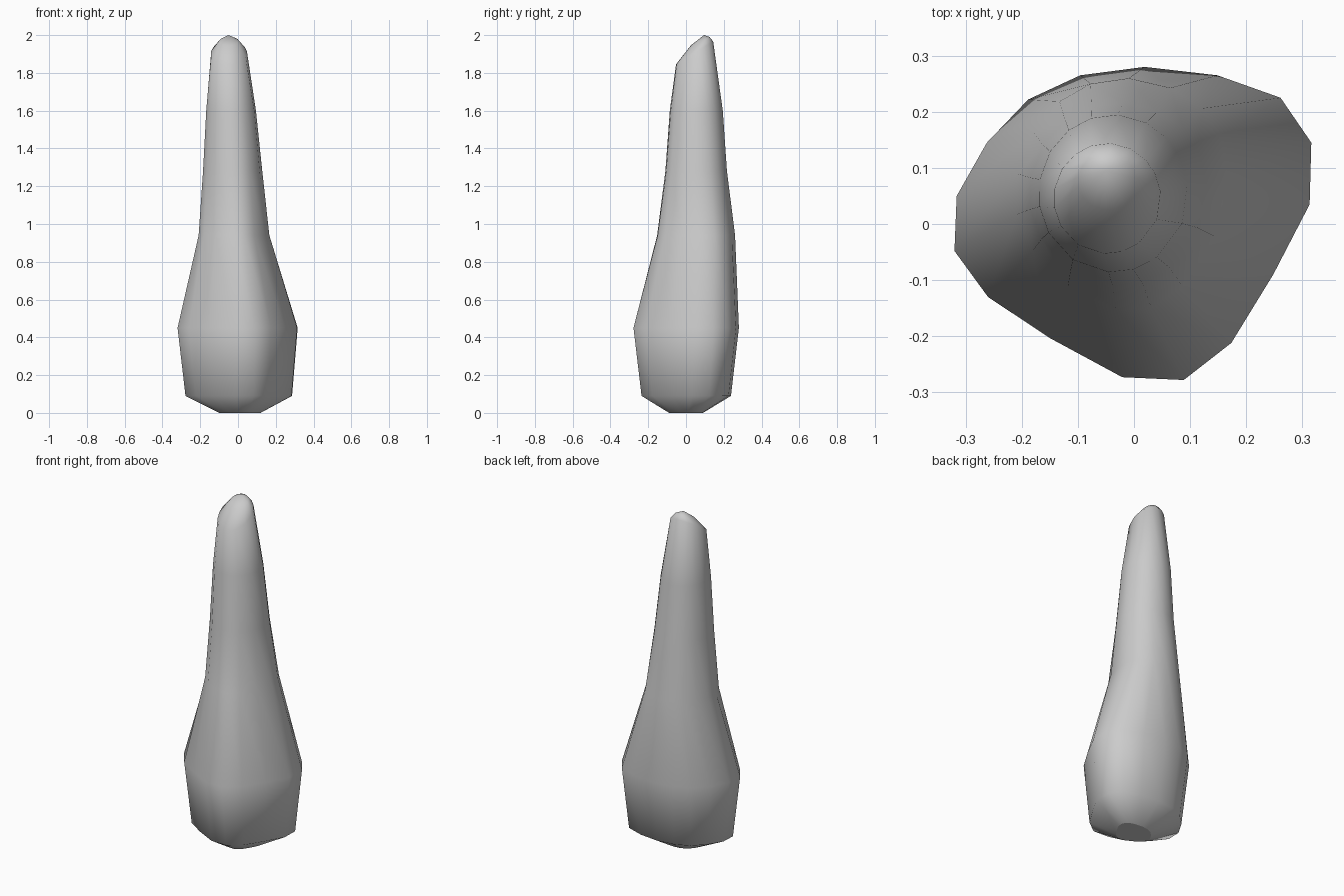
import bpy, bmesh
from mathutils import Vector

if "Cube" in bpy.data.objects:
    bpy.data.objects.remove(bpy.data.objects["Cube"])

# Lumpy cross-section at the widest level
OUTLINE = [(.02, .28), (.15, .265), (.263, .225), (.318, .145), (.315, .035), (.25, -.09),
           (.175, -.212), (.09, -.278), (-.02, -.273), (-.15, -.203), (-.26, -.13),
           (-.32, -.048), (-.316, .05), (-.262, .145), (-.188, .222), (-.095, .265)]

# Levels: x min, x max, y min, y max, z at y min, z at y max, roundness
LEVELS = [(-.10, .12, -.09, .09, 0, 0, 0),
          (-.278, .288, -.237, .238, .09, .09, 0),
          (-.32, .318, -.28, .28, .45, .45, 0),
          (-.21, .168, -.155, .26, .94, .94, .6),
          (-.187, .13, -.11, .217, 1.28, 1.28, .85),
          (-.17, .096, -.086, .195, 1.6, 1.6, 1),
          (-.143, .048, -.053, .144, 1.845, 1.967, 1),
          (-.10, .005, .025, .125, 1.945, 1.99, 1)]


def ring(bm, x0, x1, y0, y1, z0, z1, roundness):
    """Fit the outline, blended towards an ellipse, into the given bounds."""
    pts = []
    for x, y in OUTLINE:
        p = Vector((x / .32, y / .28))
        pts.append(p.lerp(p.normalized(), roundness))
    verts = []
    for p in pts:
        t = (p.y + 1) / 2
        verts.append(bm.verts.new(((x0 + x1) / 2 + p.x * (x1 - x0) / 2,
                                   y0 + t * (y1 - y0), z0 + t * (z1 - z0))))
    return verts


bm = bmesh.new()
rings = [ring(bm, *lv) for lv in LEVELS]
n = len(OUTLINE)
# Sides
for a, b in zip(rings, rings[1:]):
    for i in range(n):
        j = (i + 1) % n
        bm.faces.new((a[i], a[j], b[j], b[i]))
# Rounded, slanted tip
tip = bm.verts.new((-.05, .095, 2.0))
for i in range(n):
    bm.faces.new((rings[-1][i], rings[-1][(i + 1) % n], tip))
for f in bm.faces:
    f.smooth = True
# Flat base
bm.faces.new(rings[0])
for i in range(n):
    bm.edges.get((rings[0][i], rings[0][(i + 1) % n])).smooth = False
bmesh.ops.recalc_face_normals(bm, faces=bm.faces)

mesh = bpy.data.meshes.new("rock_spire")
bm.to_mesh(mesh)
bm.free()
bpy.context.collection.objects.link(bpy.data.objects.new("rock_spire", mesh))
